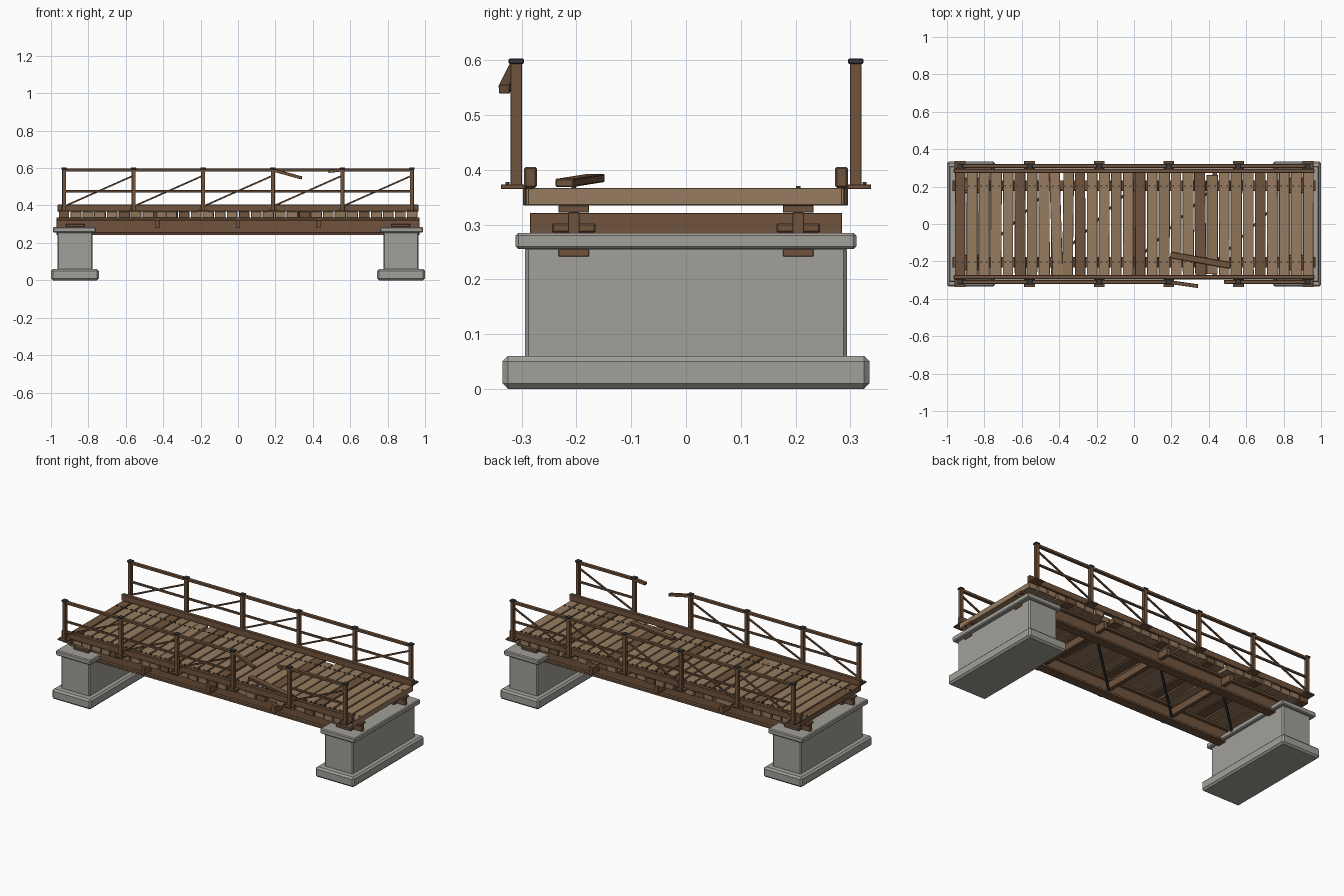
import bpy, bmesh, random
from mathutils import Vector, Matrix

random.seed(4)
cube = bpy.data.objects.get("Cube")
if cube:
    bpy.data.objects.remove(cube, do_unlink=True)


def material(name, rgb):
    m = bpy.data.materials.new(name)
    m.use_nodes = True
    m.diffuse_color = (*rgb, 1)
    m.node_tree.nodes["Principled BSDF"].inputs["Base Color"].default_value = (*rgb, 1)
    return m


LIGHT = material("light plank wood", (0.31, 0.2, 0.115))
MID = material("worn plank wood", (0.27, 0.172, 0.098))
DARK = material("dark plank wood", (0.16, 0.088, 0.045))
BEAM = material("beam wood", (0.165, 0.088, 0.047))
STONE = material("pale concrete", (0.36, 0.35, 0.32))
METAL = material("dark iron", (0.04, 0.042, 0.046))


class Part:
    """Collects boxes into one named object."""

    def __init__(self, name, mat, bevel=0):
        self.name, self.mat, self.bevel = name, mat, bevel
        self.bm = bmesh.new()

    def box(self, centre, size, rot=None):
        m = Matrix.Translation(centre) @ (rot or Matrix()) @ Matrix.Diagonal((*size, 1))
        bmesh.ops.create_cube(self.bm, size=1, matrix=m)
        return self

    def span(self, x, y, z):
        pairs = (x, y, z)
        return self.box([(a + b) / 2 for a, b in pairs], [b - a for a, b in pairs])

    def bar(self, a, b, width, height):
        a, b = Vector(a), Vector(b)
        d = (b - a).normalized()
        side = Vector((0, 0, 1)).cross(d).normalized()
        rot = Matrix((d, side, d.cross(side))).transposed().to_4x4()
        return self.box((a + b) / 2, ((b - a).length, width, height), rot)

    def finish(self):
        mesh = bpy.data.meshes.new(self.name)
        self.bm.to_mesh(mesh)
        self.bm.free()
        mesh.materials.append(self.mat)
        obj = bpy.data.objects.new(self.name, mesh)
        bpy.context.collection.objects.link(obj)
        if self.bevel:
            mod = obj.modifiers.new("edge chamfer", "BEVEL")
            mod.width, mod.segments = self.bevel, 1
        return obj


# Concrete piers: footing, column and cap
for s, side in ((-1, "right"), (1, "left")):
    Part(side + "_footing", STONE, 0.01).box((s * 0.872, 0, 0.03), (0.256, 0.67, 0.06)).finish()
    Part(side + "_column", STONE, 0.006).box((s * 0.872, 0, 0.155), (0.188, 0.588, 0.21)).finish()
    Part(side + "_cap", STONE, 0.005).box((s * 0.875, 0, 0.27), (0.23, 0.622, 0.03)).finish()

# I-section girders resting on bearing blocks
GIRDER_Y = 0.205
girders = Part("girders", BEAM, 0.001)
bearings = Part("bearing_blocks", BEAM, 0.003)
for s in (-1, 1):
    y = s * GIRDER_Y
    girders.box((0, y, 0.2485), (1.94, 0.056, 0.013))
    girders.box((0, y, 0.2885), (1.94, 0.021, 0.067))
    girders.box((0, y, 0.3285), (1.94, 0.056, 0.013))
    for x in (-0.87, 0.87):
        bearings.box((x, y, 0.2935), (0.1, 0.08, 0.017))
girders.finish()
bearings.finish()

# Cross beams and iron bracing below the deck
BAY = 0.433
cross = Part("cross_beams", BEAM, 0.001)
for x in (-BAY, 0, BAY):
    cross.box((x, 0, 0.3), (0.024, 0.57, 0.043))
cross.finish()
brace = Part("under_bracing", METAL)
for i in range(-2, 2):
    brace.bar((i * BAY, -GIRDER_Y, 0.275), ((i + 1) * BAY, GIRDER_Y, 0.275), 0.012, 0.012)
brace.finish()

# Deck planks: every fifth one dark, some crooked or short
planks = {m: Part(n, m, 0.0015) for m, n in
          ((LIGHT, "light_planks"), (MID, "worn_planks"), (DARK, "dark_planks"))}
nails = Part("nails", METAL)
crooked = {8: 0.03, 9: -0.012, 20: 0.012}
for i in range(30):
    x = -0.93 + i * 0.0642
    mat = DARK if i % 5 == 0 else random.choice((LIGHT, LIGHT, MID))
    length = 0.53 if i == 21 else 0.585 + random.uniform(-0.012, 0.008)
    width = random.uniform(0.054, 0.06)
    turn = Matrix.Rotation(crooked.get(i, random.uniform(-0.005, 0.005)), 4, "Z")
    planks[mat].box((x, random.uniform(-0.003, 0.003), 0.351), (width, length, 0.032), turn)
    for y in (-GIRDER_Y, GIRDER_Y):
        for dx in (-0.015, 0.015):
            nails.box((x + dx, y, 0.368), (0.008, 0.008, 0.005))
for p in planks.values():
    p.finish()
nails.finish()

# Railings on both sides; the fourth front bay is broken
POSTS = [-0.93 + i * 0.372 for i in range(6)]
RAIL_Y = 0.31
for s, side in ((-1, "front"), (1, "back")):
    y = s * RAIL_Y
    Part(side + "_kerb", BEAM, 0.003).box((0, s * 0.284, 0.386), (1.93, 0.023, 0.038)).finish()
    posts = Part(side + "_posts", BEAM, 0.001)
    plates = Part(side + "_post_plates", BEAM, 0.001)
    caps = Part(side + "_post_caps", METAL, 0.002)
    bolts = Part(side + "_bolts", METAL)
    for x in POSTS:
        posts.box((x, y, 0.482), (0.021, 0.021, 0.228))
        plates.box((x, s * 0.308, 0.369), (0.058, 0.06, 0.009))
        caps.box((x, y, 0.598), (0.029, 0.028, 0.01))
        for dx in (-0.02, 0.02):
            bolts.box((x + dx, s * 0.326, 0.375), (0.008, 0.008, 0.005))
    rails = Part(side + "_rails", BEAM, 0.001)
    for i, (a, b) in enumerate(zip(POSTS, POSTS[1:])):
        if side == "front" and i == 3:
            # Snapped ends of the top rail
            rails.bar((a, y, 0.59), (a + 0.155, y - 0.022, 0.547), 0.02, 0.016)
            rails.bar((b, y, 0.59), (b - 0.075, y, 0.582), 0.02, 0.016)
            continue
        rails.bar((a, y, 0.59), (b, y, 0.59), 0.02, 0.014)
        rails.bar((a, y, 0.476), (b, y, 0.476), 0.012, 0.011)
        rails.bar((a, y, 0.395), (b, y, 0.56), 0.01, 0.009)
    for p in (posts, plates, caps, bolts, rails):
        p.finish()

# Broken rail lying on the deck
Part("fallen_rail", BEAM, 0.002).bar((0.195, -0.165, 0.385), (0.515, -0.222, 0.376), 0.034, 0.015).finish()
